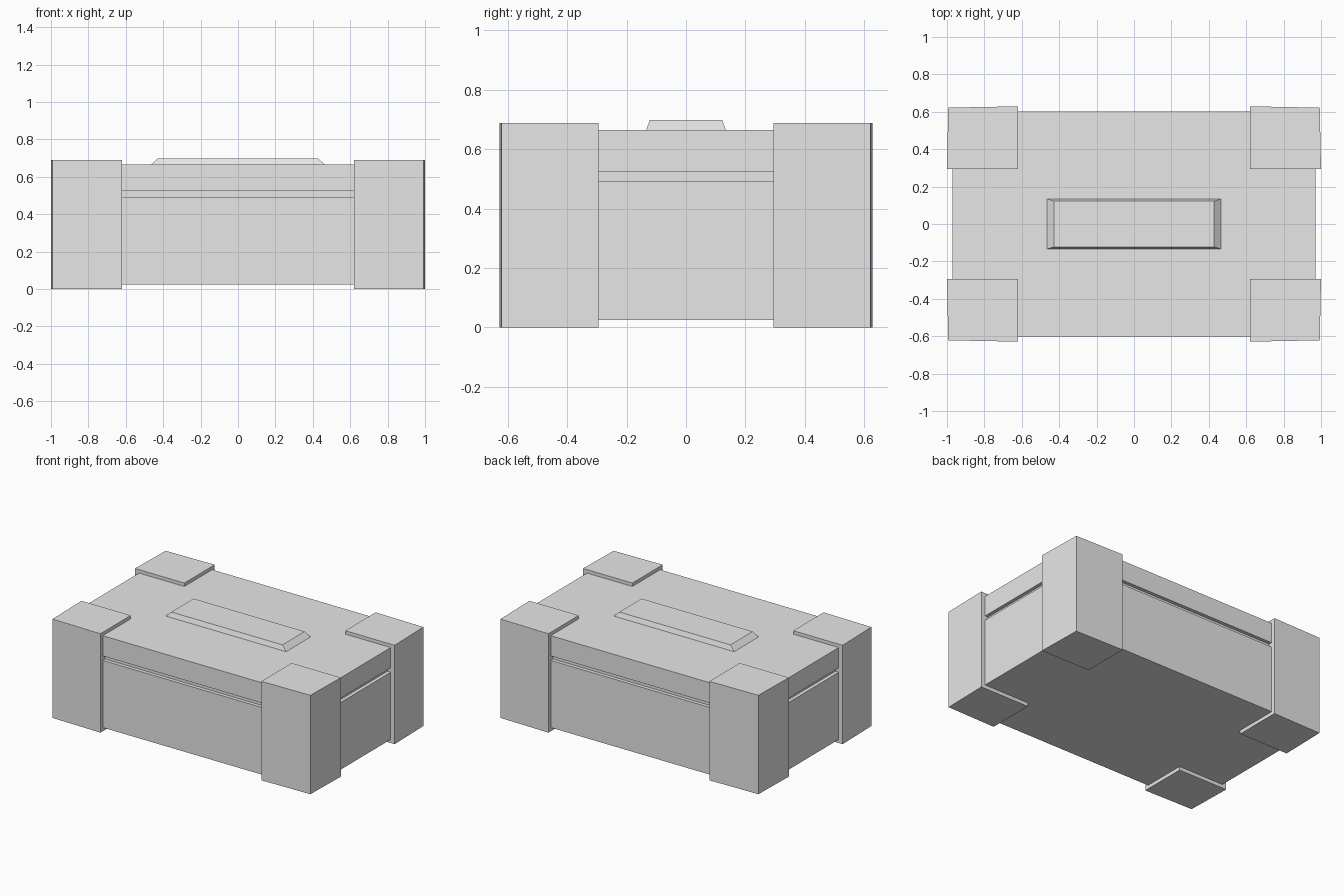
import bpy
import bmesh

# Remove the default object
cube = bpy.data.objects.get("Cube")
if cube:
    bpy.data.objects.remove(cube, do_unlink=True)

GREY = (0.8, 0.8, 0.8, 1.0)
grey = bpy.data.materials.new("plain grey")
grey.use_nodes = True
grey.diffuse_color = GREY
grey.node_tree.nodes["Principled BSDF"].inputs["Base Color"].default_value = GREY


def prism(name, bottom, top, z0, z1):
    """Solid between two outlines with the same number of points."""
    bm = bmesh.new()
    low = [bm.verts.new((x, y, z0)) for x, y in bottom]
    high = [bm.verts.new((x, y, z1)) for x, y in top]
    bm.faces.new(low)
    bm.faces.new(high)
    for i in range(len(low)):
        j = (i + 1) % len(low)
        bm.faces.new((low[i], low[j], high[j], high[i]))
    bmesh.ops.recalc_face_normals(bm, faces=bm.faces)
    mesh = bpy.data.meshes.new(name)
    bm.to_mesh(mesh)
    bm.free()
    mesh.materials.append(grey)
    obj = bpy.data.objects.new(name, mesh)
    bpy.context.collection.objects.link(obj)
    return obj


def rect(x, y):
    return [(-x, -y), (x, -y), (x, y), (-x, y)]


# Box body, recessed seam and lid
W, D, RECESS = 0.97, 0.602, 0.025
SEAM_LOW, SEAM_HIGH, LID_TOP = 0.493, 0.524, 0.665
body, seam = rect(W, D), rect(W - RECESS, D - RECESS)
prism("box_body", body, body, 0.025, SEAM_LOW)
prism("lid_seam", seam, seam, SEAM_LOW, SEAM_HIGH)
prism("lid", body, body, SEAM_HIGH, LID_TOP)

# Raised plate with sloping sides
prism("lid_plate", rect(0.465, 0.134), rect(0.428, 0.122), LID_TOP, 0.698)

# Corner guards, pulled in slightly at the outer edge
guard = [(0.62, 0.295), (1.0, 0.295), (0.993, 0.622), (0.62, 0.629)]
for sx, side in ((1, "left"), (-1, "right")):
    for sy, end in ((-1, "front"), (1, "back")):
        outline = [(sx * x, sy * y) for x, y in guard]
        prism(f"corner_guard_{end}_{side}", outline, outline, 0.0, 0.689)
